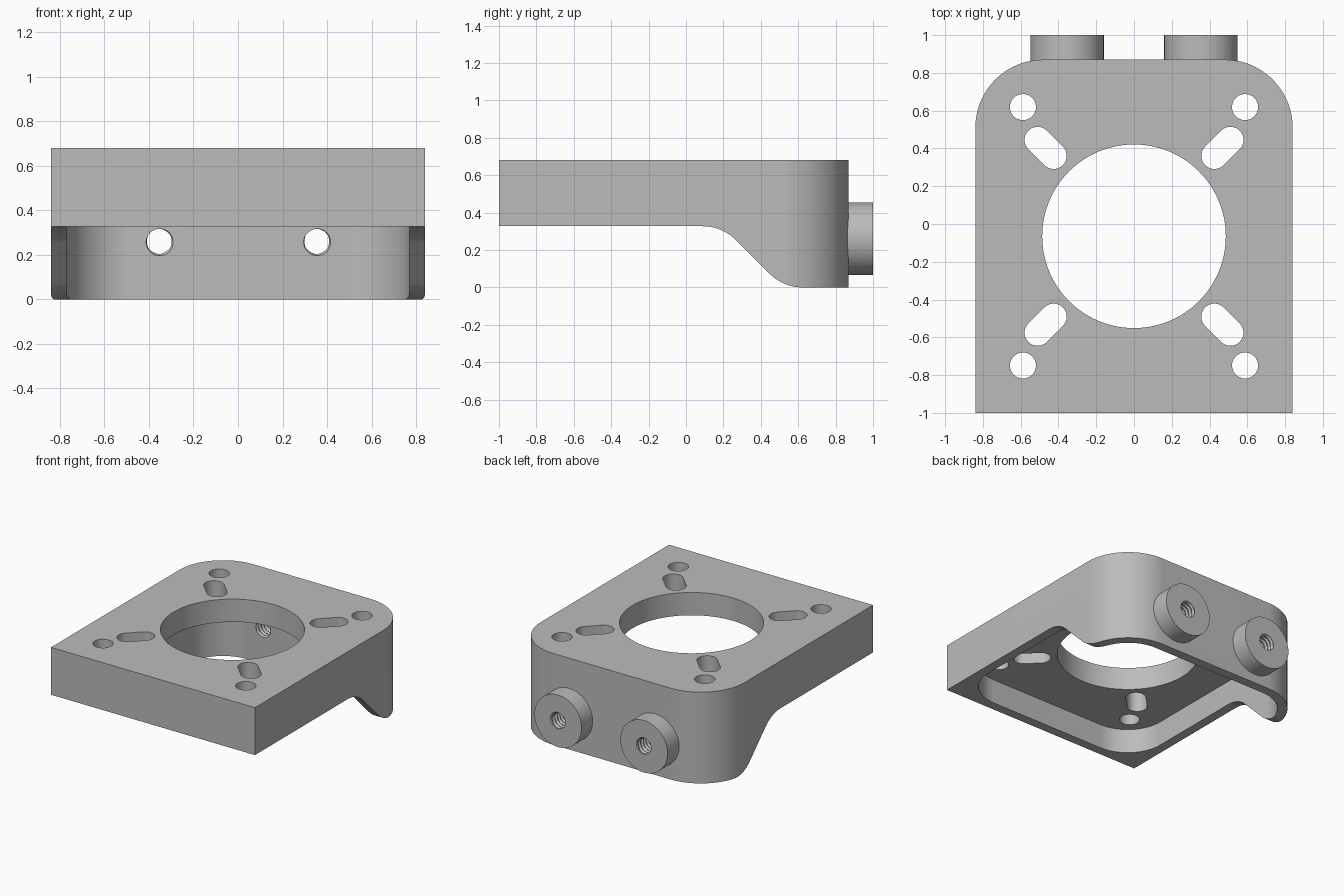
import bpy
import bmesh
from math import sin, cos, tan, pi, tau
from mathutils import Vector

cube = bpy.data.objects.get("Cube")
if cube:
    bpy.data.objects.remove(cube, do_unlink=True)

grey = bpy.data.materials.new("plain_grey")
grey.use_nodes = True
grey.diffuse_color = (0.5, 0.5, 0.5, 1)
grey.node_tree.nodes["Principled BSDF"].inputs["Base Color"].default_value = (0.5, 0.5, 0.5, 1)


def finish(name, bm):
    bmesh.ops.recalc_face_normals(bm, faces=bm.faces)
    mesh = bpy.data.meshes.new(name)
    bm.to_mesh(mesh)
    bm.free()
    mesh.materials.append(grey)
    obj = bpy.data.objects.new(name, mesh)
    bpy.context.collection.objects.link(obj)
    return obj


def rounded(corners, steps=14):
    """Polygon outline from (a, b, radius) corners."""
    pts = [Vector((a, b, 0)) for a, b, r in corners]
    out = []
    for i, (p, c) in enumerate(zip(pts, corners)):
        r = c[2]
        if r == 0:
            out.append(p)
            continue
        u = (pts[i - 1] - p).normalized()
        v = (pts[(i + 1) % len(pts)] - p).normalized()
        half = u.angle(v) / 2
        centre = p + (u + v).normalized() * (r / sin(half))
        start = (p + u * (r / tan(half)) - centre).normalized()
        end = (p + v * (r / tan(half)) - centre).normalized()
        out += [centre + start.slerp(end, k / steps) * r for k in range(steps + 1)]
    return out


def circle(a, b, r, n=48):
    return [Vector((a + r * cos(tau * k / n), b + r * sin(tau * k / n), 0)) for k in range(n)]


def prism(name, outline, axis, lo, hi):
    """Extrude an outline along x (outline in yz), y (in xz) or z (in xy)."""
    place = {"x": lambda p, h: (h, p.x, p.y),
             "y": lambda p, h: (p.x, h, p.y),
             "z": lambda p, h: (p.x, p.y, h)}[axis]
    bm = bmesh.new()
    low = [bm.verts.new(place(p, lo)) for p in outline]
    high = [bm.verts.new(place(p, hi)) for p in outline]
    bm.faces.new(low)
    bm.faces.new(high)
    n = len(outline)
    for i in range(n):
        j = (i + 1) % n
        bm.faces.new((low[i], low[j], high[j], high[i]))
    return finish(name, bm)


def thread(name, x, z, y0, y1, r=0.055, depth=0.011, pitch=0.03, n=32):
    """Bore cutter with a helical ridge."""
    bm = bmesh.new()
    rows = int((y1 - y0) / pitch * 6)
    rings = []
    for k in range(rows + 1):
        y = y0 + (y1 - y0) * k / rows
        ring = []
        for i in range(n):
            phase = (y / pitch + i / n) % 1
            rad = r + depth * (1 - abs(2 * phase - 1))
            ring.append(bm.verts.new((x + rad * cos(tau * i / n), y, z + rad * sin(tau * i / n))))
        rings.append(ring)
    for a, b in zip(rings, rings[1:]):
        for i in range(n):
            j = (i + 1) % n
            bm.faces.new((a[i], a[j], b[j]))
            bm.faces.new((a[i], b[j], b[i]))
    bm.faces.new(rings[0])
    bm.faces.new(rings[-1])
    return finish(name, bm)


def combine(target, tool, operation):
    tool.hide_render = True
    mod = target.modifiers.new("combine", "BOOLEAN")
    mod.operation = operation
    mod.solver = "EXACT"
    mod.object = tool
    bpy.context.view_layer.objects.active = target
    bpy.ops.object.modifier_apply(modifier=mod.name)
    bpy.data.objects.remove(tool, do_unlink=True)


W, FRONT, BACK, TOP = 0.84, -1.0, 0.87, 0.68
WALL, R = 0.07, 0.36

# Plan outline trimmed by the stepped side profile
bracket = prism("mounting_bracket", rounded([
    (-W, FRONT, 0), (W, FRONT, 0), (W, BACK, R), (-W, BACK, R)], 24), "z", -0.3, TOP)
profile = rounded([(-1.5, 0.327, 0), (0.193, 0.327, 0.25), (0.52, 0, 0.25),
                   (1.5, 0, 0), (1.5, 1, 0), (-1.5, 1, 0)])
combine(bracket, prism("side_profile", profile, "x", -1.2, 1.2), "INTERSECT")

# Pocket underneath
w, r = W - WALL, R - WALL
pocket = rounded([(-w, FRONT + WALL, r), (w, FRONT + WALL, r),
                  (w, BACK - WALL, r), (-w, BACK - WALL, r)], 24)
combine(bracket, prism("pocket", pocket, "z", -0.5, 0.51), "DIFFERENCE")

# Large opening, corner holes and diagonal slots
CY = -0.065
combine(bracket, prism("opening", circle(0, CY, 0.486, 96), "z", 0.3, 1), "DIFFERENCE")
for sx in (-1, 1):
    for sy in (-1, 1):
        hole = circle(sx * 0.588, CY + sy * 0.684, 0.069)
        combine(bracket, prism("corner_hole", hole, "z", 0.3, 1), "DIFFERENCE")
        along = Vector((sx, sy, 0)).normalized()
        across = Vector((-along.y, along.x, 0))
        mid = Vector((sx * 0.468, CY + sy * 0.468, 0))
        half_len, half_wid = 0.129, 0.069
        ends = [mid + along * half_len * a + across * half_wid * b
                for a, b in ((-1, -1), (1, -1), (1, 1), (-1, 1))]
        slot = rounded([(p.x, p.y, half_wid * 0.995) for p in ends], 10)
        combine(bracket, prism("slot", slot, "z", 0.3, 1), "DIFFERENCE")

# Round bosses on the back with threaded bores
for sx in (-1, 1):
    x, z = sx * 0.354, 0.261
    combine(bracket, prism("boss", circle(x, z, 0.194, 64), "y", 0.835, 1.0), "UNION")
    combine(bracket, thread("threaded_bore", x, z, 0.74, 1.06), "DIFFERENCE")

bpy.ops.object.select_all(action="DESELECT")
bracket.select_set(True)
bpy.context.view_layer.objects.active = bracket
bpy.ops.object.shade_smooth_by_angle(angle=pi / 6)
